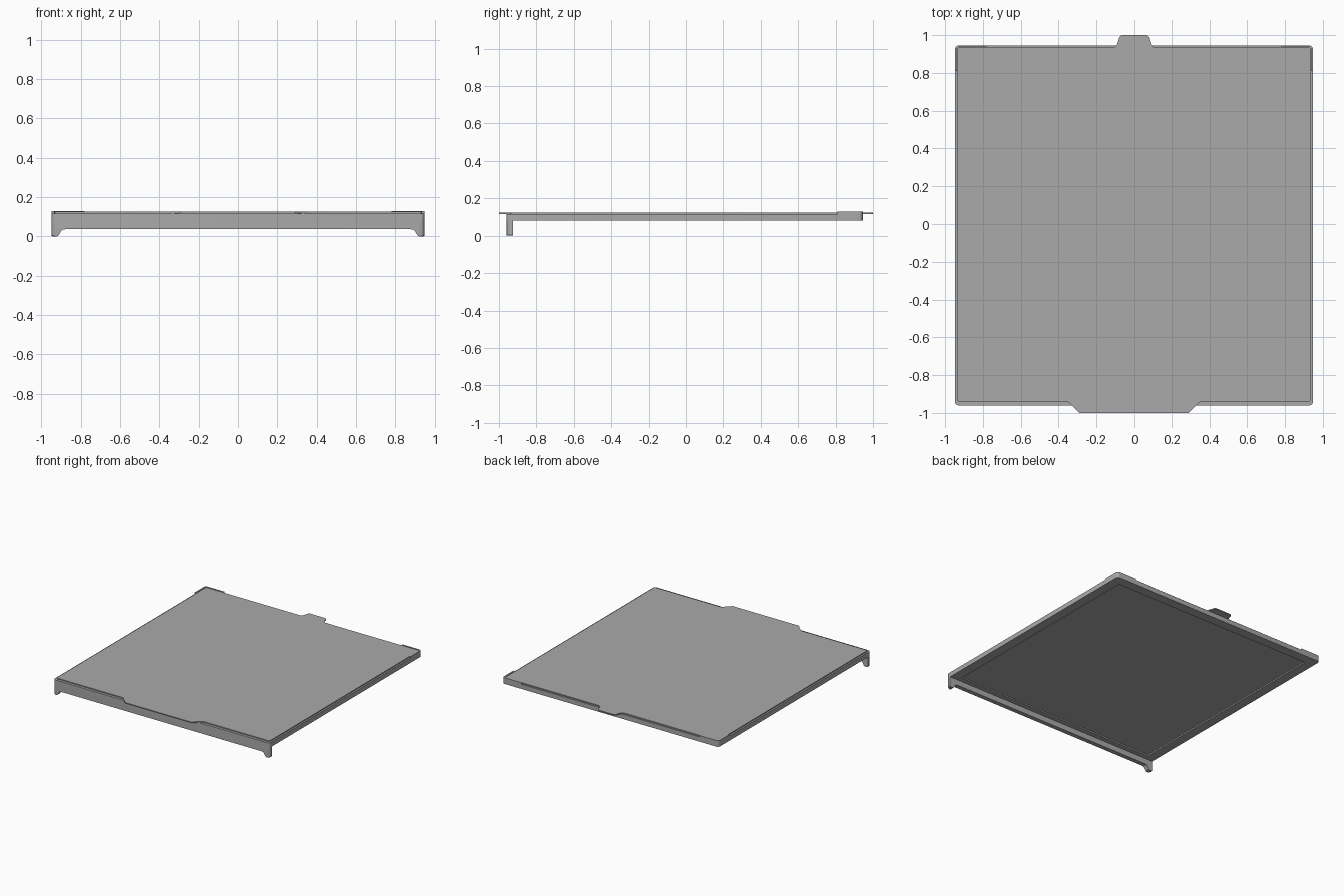
import bpy, bmesh
from math import sin, cos, pi

cube = bpy.data.objects.get("Cube")
if cube:
    bpy.data.objects.remove(cube)

grey = bpy.data.materials.new("plain grey")
grey.use_nodes = True
colour = (0.4, 0.4, 0.4, 1)
grey.diffuse_color = colour
grey.node_tree.nodes["Principled BSDF"].inputs["Base Color"].default_value = colour

HALF, FRONT, BACK = 0.948, -0.96, 0.945
BASE, RIM, RADIUS = 0.08, 0.117, 0.02


def loft(name, rings):
    """Join matching rings of points and cap both ends."""
    bm = bmesh.new()
    loops = [[bm.verts.new(p) for p in ring] for ring in rings]
    for a, b in zip(loops, loops[1:]):
        for i in range(len(a)):
            j = (i + 1) % len(a)
            bm.faces.new((a[i], a[j], b[j], b[i]))
    bm.faces.new(loops[0])
    bm.faces.new(loops[-1])
    bmesh.ops.recalc_face_normals(bm, faces=bm.faces)
    mesh = bpy.data.meshes.new(name)
    bm.to_mesh(mesh)
    bm.free()
    mesh.materials.append(grey)
    ob = bpy.data.objects.new(name, mesh)
    bpy.context.collection.objects.link(ob)
    bpy.ops.object.select_all(action='DESELECT')
    ob.select_set(True)
    bpy.context.view_layer.objects.active = ob
    bpy.ops.object.shade_smooth_by_angle()
    return ob


def arc(cx, cy, r, start, steps=6):
    return [(cx + r * cos(start + pi / 2 * i / steps),
             cy + r * sin(start + pi / 2 * i / steps)) for i in range(steps + 1)]


def rounded(inset, r):
    x, y0, y1 = HALF - inset - r, FRONT + inset + r, BACK - inset - r
    return (arc(x, y1, r, 0) + arc(-x, y1, r, pi / 2)
            + arc(-x, y0, r, pi) + arc(x, y0, r, 1.5 * pi))


def level(outline, z):
    return [(x, y, z) for x, y in outline]


def mirrored(half):
    return half + [(-x, y) for x, y in reversed(half)]


# Tray with a shallow recess underneath
outer, inner = rounded(0, RADIUS), rounded(0.075, 0.005)
loft("tray", [level(outer, RIM), level(outer, BASE),
              level(inner, BASE), level(inner, BASE + 0.01)])


# Front lip with a hooked foot at each end, rounded at the outer corners
def lip_ring(w, y):
    half = [(w, BASE), (w, 0.003), (w - 0.004, 0), (0.922, 0), (0.912, 0.005),
            (0.9, 0.026), (0.893, 0.033), (0.88, 0.036)]
    return [(x, y, z) for x, z in mirrored(half)]


corner = [(HALF - RADIUS * (1 - cos(a)), FRONT + RADIUS * (1 - sin(a)))
          for a in (pi / 2, pi / 3, pi / 6, 0)]
loft("front_lip", [lip_ring(w, y) for w, y in corner + [(HALF, -0.925)]])

# Thin sheet with a wide front tab and a narrow back tab
sheet = mirrored([(0.29, -1), (0.345, -0.945), (0.36, -0.94), (0.93, -0.94),
                  (0.935, -0.935), (0.935, 0.93), (0.93, 0.935), (0.11, 0.935),
                  (0.097, 0.941), (0.09, 0.953), (0.079, 0.99), (0.068, 1)])
loft("sheet", [level(sheet, RIM), level(sheet, 0.125)])

# Raised lips that hold the back corners of the sheet
for side, name in ((1, "left"), (-1, "right")):
    outside = arc(HALF - RADIUS, BACK - RADIUS, RADIUS, 0)
    inside = arc(0.926, 0.926, 0.01, 0)
    path = ([(HALF, 0.81)] + outside + [(0.78, BACK), (0.78, 0.936)]
            + inside[::-1] + [(0.936, 0.81)])
    path = [(side * x, y) for x, y in path]
    loft(name + "_corner_lip", [level(path, RIM), level(path, 0.129)])
